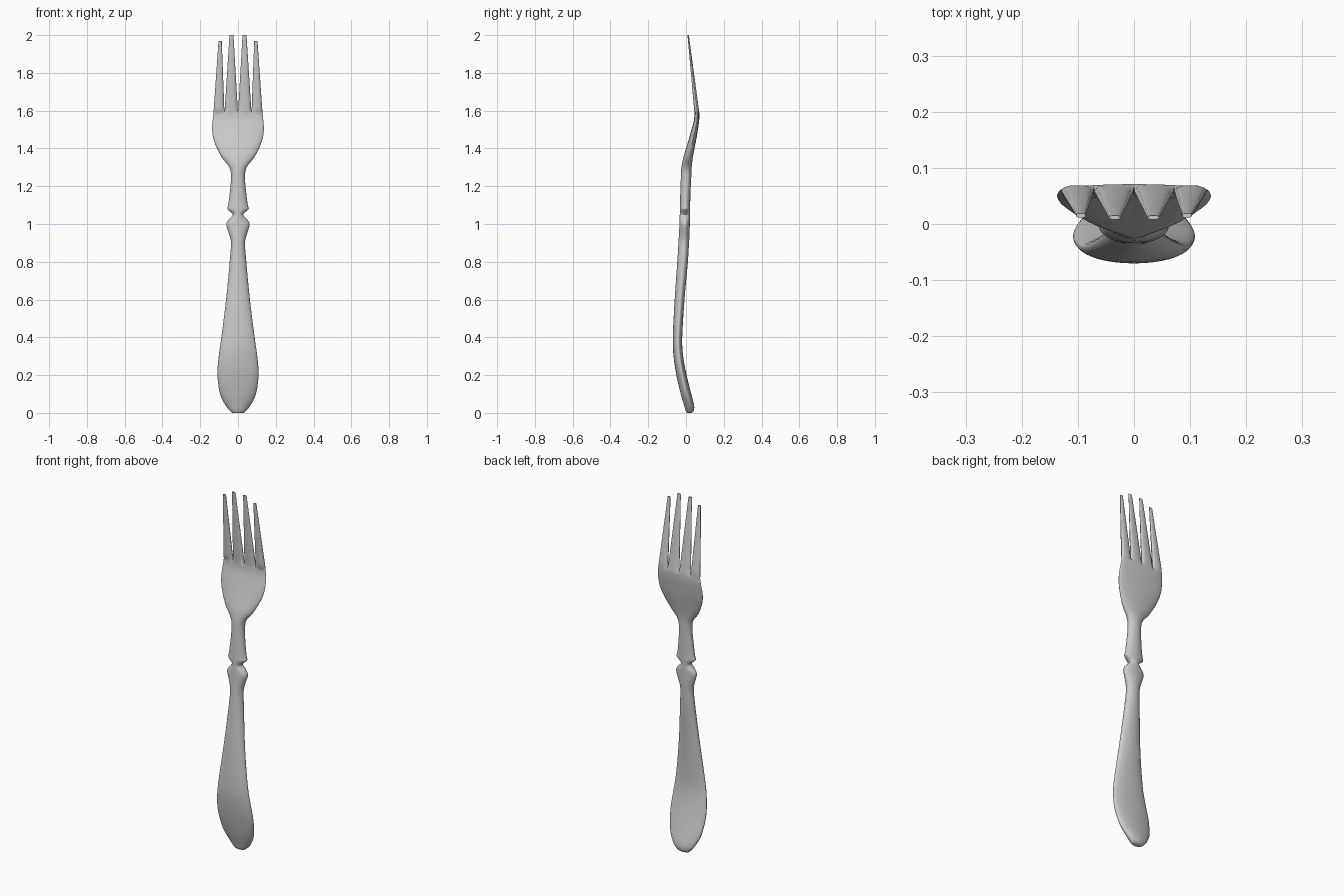
import bpy, bmesh, math

if "Cube" in bpy.data.objects:
    bpy.data.objects.remove(bpy.data.objects["Cube"])

# Body stations: z, half width, front y, back y
BODY = [(0, .03, .005, .032), (.012, .044, -.002, .041), (.04, .066, -.01, .043),
        (.1, .095, -.028, .028), (.2, .109, -.051, .003), (.3, .102, -.066, -.015),
        (.4, .088, -.07, -.02), (.6, .063, -.06, -.008), (.8, .044, -.046, .01),
        (.9, .037, -.04, .016), (.95, .048, -.037, .019), (.995, .062, -.035, .02),
        (1.02, .052, -.034, .021), (1.05, .027, -.033, .021), (1.078, .056, -.033, .022),
        (1.1, .052, -.032, .022), (1.17, .043, -.03, .024), (1.25, .037, -.027, .028),
        (1.3, .046, -.024, .03), (1.35, .084, -.015, .036), (1.4, .111, .0, .045),
        (1.45, .13, .015, .055), (1.5, .137, .029, .063), (1.55, .134, .042, .07),
        (1.585, .13, .045, .071)]
SUB, N, SPLIT = 3, 6, .55        # steps per station, columns per tine, gap position


def smooth(keys):
    """Catmull-Rom through the stations."""
    out = []
    for i in range(len(keys) - 1):
        a, b, c, d = (keys[max(0, min(len(keys) - 1, i + k))] for k in (-1, 0, 1, 2))
        for s in range(SUB):
            t = s / SUB
            out.append([q + .5 * t * (r - p + t * (2*p - 5*q + 4*r - s_ + t * (3*(q - r) + s_ - p)))
                        for p, q, r, s_ in zip(a, b, c, d)])
    return out + [list(keys[-1])]


bm = bmesh.new()
inner = [SPLIT * k / N for k in range(N)]
outer = [SPLIT + (1 - SPLIT) * math.sin(math.pi / 2 * k / N) for k in range(N + 1)]
half = inner + outer
U = [-u for u in reversed(half)][:-1] + half


def row(xs, hs, z, yf, yb):
    """Front and back rows of one lens-shaped cross-section."""
    m = yf + .58 * (yb - yf)
    return ([bm.verts.new((x, m + (yf - m) * h, z)) for x, h in zip(xs, hs)],
            [bm.verts.new((x, m + (yb - m) * h, z)) for x, h in zip(xs, hs)])


def bridge(a, b):
    for i in range(len(a[0]) - 1):
        bm.faces.new((a[0][i], a[0][i+1], b[0][i+1], b[0][i]))
        bm.faces.new((a[1][i+1], a[1][i], b[1][i], b[1][i+1]))
    for e in (0, -1):
        bm.faces.new((a[0][e], b[0][e], b[1][e], a[1][e]))


def cap(r):
    for i in range(len(r[0]) - 1):
        bm.faces.new((r[0][i], r[1][i], r[1][i+1], r[0][i+1]))


# Handle, collar and head
prev = None
for z, w, yf, yb in smooth(BODY):
    cur = row([u * w for u in U], [math.sqrt(max(0, 1 - u*u)) for u in U], z, yf, yb)
    if prev:
        bridge(prev, cur)
    else:
        cap(cur)
    prev = cur
top = prev

# Tines grow from four bands of the head's top row
TIPS = [(-.103, -.086, 1.97), (-.045, -.024, 2), (.024, .045, 2), (.086, .103, 1.97)]
for k, (x0, x1, zt) in enumerate(TIPS):
    sl = slice(k * N, k * N + N + 1)
    last = (top[0][sl], top[1][sl])
    xs0 = [v.co.x for v in last[0]]
    a0, a1 = xs0[0], xs0[-1]
    for t in (.04, .1, .2, .35, .5, .65, .8, .92, 1):
        z = 1.585 + (zt - 1.585) * t
        l, r = a0 + (x0 - a0) * t, a1 + (x1 - a1) * t
        vs = [-math.cos(math.pi * i / N) for i in range(N + 1)]
        hs = [max(0, 1 - abs(v) ** 2.5) ** .4 for v in vs]
        cur = row([(l + r) / 2 + v * (r - l) / 2 for v in vs], hs, z,
                  .045 - .037 * (z - 1.585) / .415, .071 - .056 * (z - 1.585) / .415)
        bridge(last, cur)
        last = cur
    cap(last)

bmesh.ops.remove_doubles(bm, verts=bm.verts, dist=.00005)
bmesh.ops.dissolve_degenerate(bm, edges=bm.edges, dist=.00005)
bmesh.ops.recalc_face_normals(bm, faces=bm.faces)
mesh = bpy.data.meshes.new("fork")
bm.to_mesh(mesh)
bm.free()
fork = bpy.data.objects.new("fork", mesh)
bpy.context.collection.objects.link(fork)
bpy.context.view_layer.objects.active = fork
fork.select_set(True)
bpy.ops.object.shade_smooth_by_angle(angle=math.radians(50))
